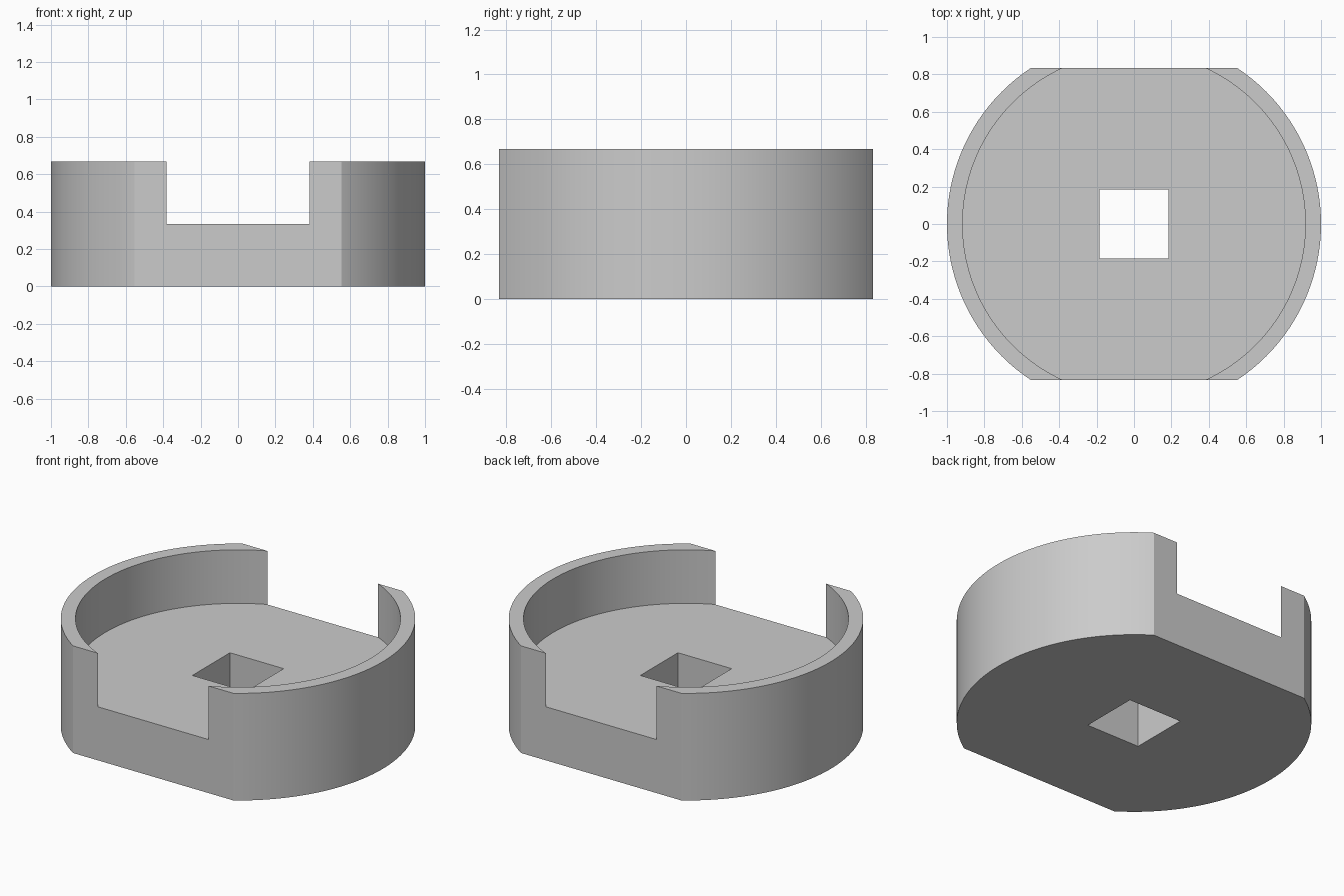
import bpy
import math

RADIUS, INNER_RADIUS = 1.0, 11 / 12
HALF_DEPTH, HEIGHT, FLOOR = 5 / 6, 2 / 3, 1 / 3
HOLE_SIZE = 0.37

if "Cube" in bpy.data.objects:
    bpy.data.objects.remove(bpy.data.objects["Cube"], do_unlink=True)


def make_material(name, colour):
    mat = bpy.data.materials.new(name)
    mat.use_nodes = True
    mat.diffuse_color = colour
    mat.node_tree.nodes["Principled BSDF"].inputs["Base Color"].default_value = colour
    return mat


def cylinder(name, radius, bottom, top):
    bpy.ops.mesh.primitive_cylinder_add(vertices=128, radius=radius, depth=top - bottom,
                                        location=(0, 0, (bottom + top) / 2))
    bpy.context.object.name = name
    return bpy.context.object


def box(name, size, z):
    bpy.ops.mesh.primitive_cube_add(size=1, location=(0, 0, z))
    obj = bpy.context.object
    obj.name = name
    obj.scale = size
    return obj


def carve(target, cutter, operation):
    """Apply one boolean to the target, then discard the cutter."""
    cutter.hide_render = True
    mod = target.modifiers.new(cutter.name, "BOOLEAN")
    mod.operation, mod.object, mod.solver = operation, cutter, "EXACT"
    bpy.context.view_layer.objects.active = target
    bpy.ops.object.modifier_apply(modifier=mod.name)
    bpy.data.objects.remove(cutter, do_unlink=True)


# Round body, trimmed flat at the front and back
body = cylinder("round_cup", RADIUS, 0, HEIGHT)
carve(body, box("flat_sides", (3, 2 * HALF_DEPTH, 3), 0), "INTERSECT")

# Round recess, open where it breaks through the flats
carve(body, cylinder("recess", INNER_RADIUS, FLOOR, HEIGHT + 1), "DIFFERENCE")

# Square hole through the floor
carve(body, box("square_hole", (HOLE_SIZE, HOLE_SIZE, 3), 0), "DIFFERENCE")

# Finish
body.data.materials.clear()
body.data.materials.append(make_material("plain grey", (0.6, 0.6, 0.6, 1)))
bpy.ops.object.select_all(action="DESELECT")
body.select_set(True)
bpy.context.view_layer.objects.active = body
bpy.ops.object.transform_apply(location=True, rotation=False, scale=False)
bpy.ops.object.shade_smooth_by_angle(angle=math.radians(30))
